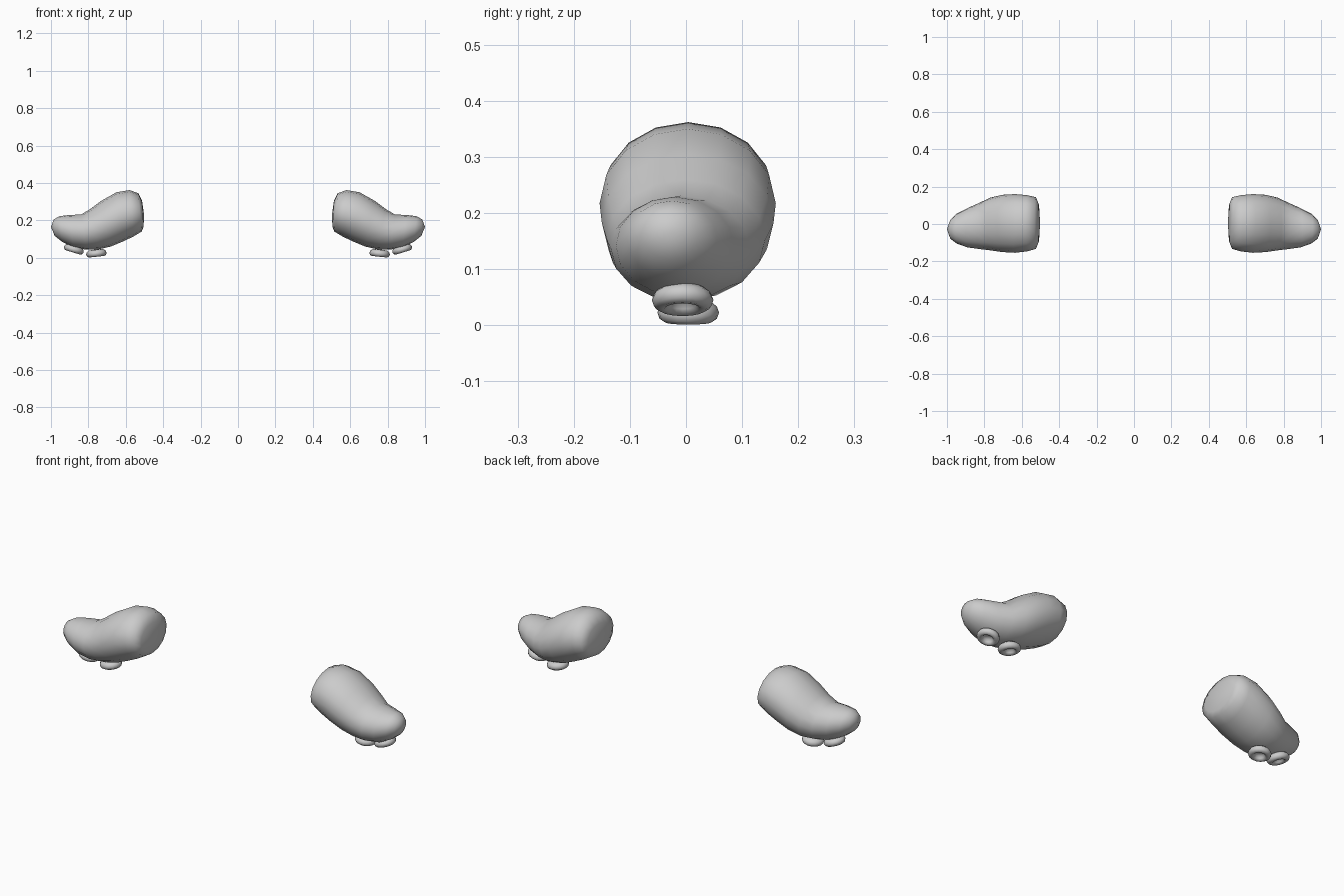
import bpy, bmesh, math
from mathutils import Vector, Matrix

if "Cube" in bpy.data.objects:
    bpy.data.objects.remove(bpy.data.objects["Cube"])


def make_object(name, bm, sx):
    # sx = -1 gives the mirrored copy
    bmesh.ops.transform(bm, matrix=Matrix.Diagonal((sx, 1, 1, 1)), verts=bm.verts)
    bmesh.ops.recalc_face_normals(bm, faces=bm.faces)
    for f in bm.faces:
        f.smooth = True
    me = bpy.data.meshes.new(name)
    bm.to_mesh(me)
    bm.free()
    ob = bpy.data.objects.new(name, me)
    bpy.context.collection.objects.link(ob)
    return ob


def skin(bm, rings, start=None, end=None):
    # bridge rings of points, closing the ends on a single point
    rv = [[bm.verts.new(p) for p in r] for r in rings]
    n = len(rv[0])
    for a, b in zip(rv, rv[1:]):
        for i in range(n):
            j = (i + 1) % n
            bm.faces.new((a[i], a[j], b[j], b[i]))
    for ring, tip in ((rv[0], start), (rv[-1], end)):
        if tip is not None:
            t = bm.verts.new(tip)
            for i in range(n):
                bm.faces.new((ring[i], ring[(i + 1) % n], t))


# Cross-sections: top x, top z, bottom x, bottom z, y centre, half width
SECTIONS = [
    (0.513, 0.305, 0.505, 0.165, 0.005, 0.10),
    (0.533, 0.345, 0.515, 0.140, 0.005, 0.138),
    (0.580, 0.362, 0.560, 0.113, 0.004, 0.150),
    (0.650, 0.350, 0.620, 0.085, 0.003, 0.157),
    (0.730, 0.305, 0.680, 0.060, 0.003, 0.153),
    (0.790, 0.260, 0.745, 0.045, 0.000, 0.141),
    (0.840, 0.231, 0.810, 0.043, -0.010, 0.124),
    (0.900, 0.229, 0.880, 0.055, -0.020, 0.105),
    (0.955, 0.222, 0.940, 0.085, -0.025, 0.080),
    (0.985, 0.205, 0.980, 0.117, -0.028, 0.050),
]


def body(name, sx):
    rings = []
    for tx, tz, bx, bz, yc, w in SECTIONS:
        top, bot = Vector((tx, yc, tz)), Vector((bx, yc, bz))
        c, u = (top + bot) / 2, (top - bot) / 2
        rings.append([c + u * math.cos(a) + Vector((0, w * math.sin(a), 0))
                      for a in (2 * math.pi * i / 16 for i in range(16))])
    bm = bmesh.new()
    skin(bm, rings, (0.502, 0.005, 0.23), (1.0, -0.028, 0.165))
    return make_object(name, bm, sx)


# Lathe profile of a suction cup, opening downwards (radius, z)
CUP = [(0.040, 0.022), (0.051, 0.013), (0.055, 0.002), (0.051, -0.009),
       (0.042, -0.015), (0.032, -0.014), (0.025, -0.007), (0.021, 0.003)]


def sucker(name, sx, loc, tilt):
    m = Matrix.Translation(loc) @ Matrix.Rotation(math.radians(tilt), 4, 'Y')
    rings = [[m @ Vector((r * math.cos(a), r * math.sin(a), z))
              for a in (2 * math.pi * i / 16 for i in range(16))] for r, z in CUP]
    bm = bmesh.new()
    skin(bm, rings, m @ Vector((0, 0, 0.024)), m @ Vector((0, 0, 0.006)))
    return make_object(name, bm, sx)


# Two mirrored tentacle tips, each with two suckers
for side, sx in (("right", 1), ("left", -1)):
    body(side + "_tentacle", sx)
    sucker(side + "_inner_sucker", sx, (0.757, 0.004, 0.0205), 6)
    sucker(side + "_outer_sucker", sx, (0.878, -0.006, 0.043), -17)
